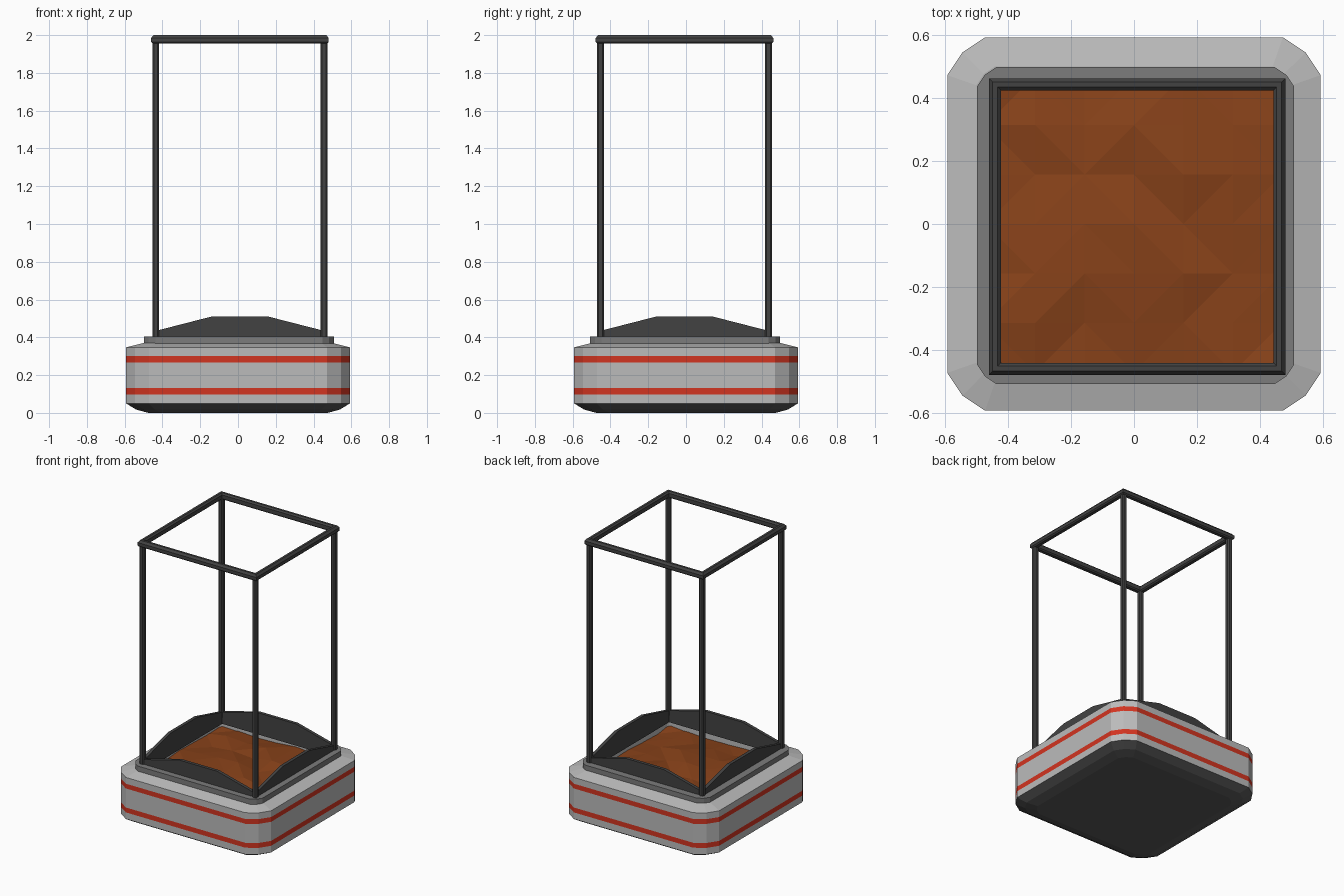
import bpy, bmesh, random
from mathutils import Vector

if "Cube" in bpy.data.objects:
    bpy.data.objects.remove(bpy.data.objects["Cube"])

random.seed(4)


def material(name, rgb):
    m = bpy.data.materials.new(name)
    m.diffuse_color = (*rgb, 1)
    m.use_nodes = True
    m.node_tree.nodes["Principled BSDF"].inputs["Base Color"].default_value = m.diffuse_color
    return m


DARK = material("dark_metal", (0.055, 0.055, 0.055))
MID = material("mid_grey", (0.2, 0.2, 0.2))
LIGHT = material("light_grey", (0.5, 0.5, 0.5))
RED = material("red", (0.65, 0.035, 0.015))
SOIL = material("soil", (0.25, 0.055, 0.01))


def finish(bm, name, mats, loc=(0, 0, 0)):
    bmesh.ops.recalc_face_normals(bm, faces=bm.faces)
    me = bpy.data.meshes.new(name)
    bm.to_mesh(me)
    bm.free()
    for m in mats:
        me.materials.append(m)
    ob = bpy.data.objects.new(name, me)
    ob.location = loc
    bpy.context.collection.objects.link(ob)
    return ob


def ring(bm, h, c, z):
    """Square loop whose corners are cut in two segments."""
    pts = [(h, h - c), (h - 0.4 * c, h - 0.4 * c), (h - c, h)]
    out = []
    for k in range(4):
        for x, y in pts:
            for _ in range(k):
                x, y = -y, x
            out.append(bm.verts.new((x, y, z)))
    return out


def loft(name, profile, bands, mats, cap=False, closed=False, loc=(0, 0, 0)):
    bm = bmesh.new()
    loops = [ring(bm, *p) for p in profile]
    if cap:
        bm.faces.new(loops[0])
    pairs = list(zip(loops, loops[1:]))
    if closed:
        pairs.append((loops[-1], loops[0]))
    for (a, b), mi in zip(pairs, bands):
        for i in range(12):
            j = (i + 1) % 12
            bm.faces.new((a[i], a[j], b[j], b[i])).material_index = mi
    return finish(bm, name, mats, loc)


def box(name, center, size, mat, bevel=0.008):
    bm = bmesh.new()
    bmesh.ops.create_cube(bm, size=1)
    bmesh.ops.scale(bm, vec=Vector(size), verts=bm.verts)
    if bevel:
        bmesh.ops.bevel(bm, geom=bm.edges[:], offset=bevel, segments=1,
                        affect='EDGES')
    return finish(bm, name, [mat], center)


# Planter body: dark underside, light walls with two red stripes, inner wall
H, C = 0.592, 0.12
loft("planter_body",
     [(0.475, 0.07, 0), (0.54, 0.1, 0.018), (H, C, 0.05), (H, C, 0.097),
      (H, C, 0.132), (H, C, 0.268), (H, C, 0.302), (H, C, 0.347),
      (0.5, 0.06, 0.37), (0.45, 0.02, 0.365), (0.45, 0.02, 0.28)],
     [0, 0, 1, 2, 1, 2, 1, 1, 1, 1], [MID, LIGHT, RED], cap=True)
bpy.data.objects["planter_body"].data.materials[0] = material(
    "underside", (0.1, 0.1, 0.1))

# Rim collar
loft("rim", [(0.502, 0.06, 0.36), (0.502, 0.06, 0.405),
             (0.45, 0.02, 0.405), (0.45, 0.02, 0.36)],
     [0] * 4, [MID], closed=True, loc=(0.005, -0.005, 0))

# Soil: uneven faceted grid
bm = bmesh.new()
bmesh.ops.create_grid(bm, x_segments=6, y_segments=6, size=0.47)
for v in bm.verts:
    edge = max(abs(v.co.x), abs(v.co.y))
    v.co.z = 0.345 - 0.05 * edge + random.uniform(-0.014, 0.014)
bmesh.ops.triangulate(bm, faces=bm.faces)
finish(bm, "soil", [SOIL])

# Cage, slightly off-centre
CX, CY = 0.01, -0.008
for sx, sy, tag in ((-1, -1, "front_left"), (1, -1, "front_right"),
                    (-1, 1, "back_left"), (1, 1, "back_right")):
    box(tag + "_post", (CX + sx * 0.445, CY + sy * 0.445, 1.18),
        (0.036, 0.036, 1.57), DARK)

# Top frame: mitred bevelled ring
prof = [(0.462, 1.955), (0.47, 1.963), (0.47, 1.985), (0.458, 2.0),
        (0.442, 2.0), (0.432, 1.99), (0.432, 1.963), (0.44, 1.955)]
bm = bmesh.new()
loops = [[bm.verts.new((sx * h, sy * h, z)) for sx, sy in
          ((1, 1), (-1, 1), (-1, -1), (1, -1))] for h, z in prof]
for a, b in zip(loops, loops[1:] + loops[:1]):
    for i in range(4):
        j = (i + 1) % 4
        bm.faces.new((a[i], a[j], b[j], b[i]))
finish(bm, "top_frame", [DARK], (CX, CY, 0))

# Arched side panels between the posts
outline = [(-0.435, 0.355), (0.435, 0.355), (0.435, 0.437),
           (0.15, 0.51), (-0.15, 0.51), (-0.435, 0.437)]
for k, tag in enumerate(("front", "right", "back", "left")):
    bm = bmesh.new()
    sides = []
    for y in (-0.455, -0.432):
        row = []
        for x, z in outline:
            px, py = x, y
            for _ in range(k):
                px, py = -py, px
            row.append(bm.verts.new((px, py, z)))
        sides.append(row)
        bm.faces.new(row)
    for i in range(6):
        j = (i + 1) % 6
        bm.faces.new((sides[0][i], sides[0][j], sides[1][j], sides[1][i]))
    finish(bm, tag + "_panel", [DARK], (CX, CY, 0))
